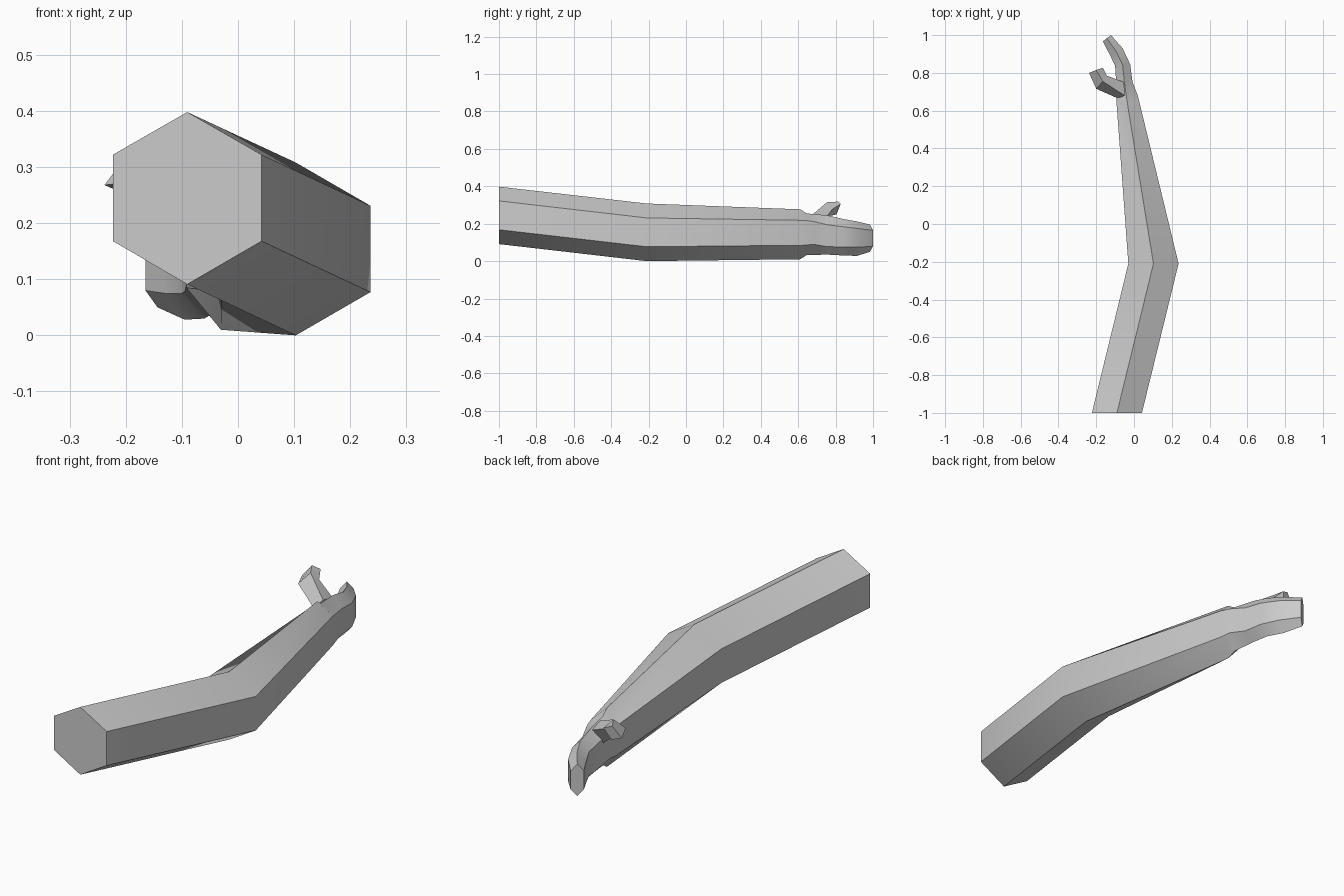
import bpy, bmesh, math
from mathutils import Vector

if "Cube" in bpy.data.objects:
    bpy.data.objects.remove(bpy.data.objects["Cube"])

skin = bpy.data.materials.new("grey")
skin.diffuse_color = (0.6, 0.6, 0.6, 1)
skin.use_nodes = True
skin.node_tree.nodes["Principled BSDF"].inputs["Base Color"].default_value = skin.diffuse_color


def hexagon(inner, outer, z_bot, z_low, z_up, z_top, mid_y=None):
    """Pointed-top six-sided ring between an inner and an outer (x, y) point."""
    mx, my = (inner[0] + outer[0]) / 2, (inner[1] + outer[1]) / 2
    my = my if mid_y is None else mid_y
    return [(mx, my, z_top), (*inner, z_up), (*inner, z_low),
            (mx, my, z_bot), (*outer, z_low), (*outer, z_up)]


def loft(name, rings):
    bm = bmesh.new()
    loops = [[bm.verts.new(p) for p in ring] for ring in rings]
    n = len(rings[0])
    for a, b in zip(loops, loops[1:]):
        for i in range(n):
            bm.faces.new((a[i], a[(i + 1) % n], b[(i + 1) % n], b[i]))
    bm.faces.new(loops[0])
    bm.faces.new(loops[-1])
    bmesh.ops.recalc_face_normals(bm, faces=bm.faces)
    mesh = bpy.data.meshes.new(name)
    bm.to_mesh(mesh)
    bm.free()
    mesh.materials.append(skin)
    obj = bpy.data.objects.new(name, mesh)
    bpy.context.collection.objects.link(obj)
    bpy.context.view_layer.objects.active = obj
    obj.select_set(True)
    bpy.ops.object.shade_smooth_by_angle(angle=math.radians(30))
    obj.select_set(False)


# Upper arm, elbow, forearm, wrist, palm and joined fingers in one run
loft("arm_and_fingers", [
    hexagon((-0.223, -1.0), (0.042, -1.0), 0.091, 0.168, 0.322, 0.398),
    hexagon((-0.03, -0.21), (0.236, -0.21), 0.0, 0.077, 0.231, 0.308),
    hexagon((-0.092, 0.635), (0.031, 0.635), 0.010, 0.085, 0.218, 0.277, 0.61),
    hexagon((-0.092, 0.665), (0.02, 0.68), 0.032, 0.09, 0.212, 0.255, 0.645),
    hexagon((-0.095, 0.758), (-0.008, 0.753), 0.035, 0.078, 0.195, 0.245),
    hexagon((-0.10, 0.838), (-0.02, 0.845), 0.030, 0.075, 0.183, 0.225),
    hexagon((-0.13, 0.90), (-0.06, 0.93), 0.028, 0.075, 0.173, 0.212),
    hexagon((-0.165, 0.967), (-0.122, 1.0), 0.05, 0.08, 0.165, 0.195),
])

# Thumb: front, top, back and bottom edge of each ring
loft("thumb", [
    [(-0.085, 0.665, 0.21), (-0.05, 0.68, 0.252), (-0.05, 0.75, 0.235), (-0.055, 0.72, 0.15)],
    [(-0.20, 0.716, 0.272), (-0.165, 0.755, 0.316), (-0.143, 0.785, 0.28), (-0.165, 0.745, 0.236)],
    [(-0.238, 0.80, 0.268), (-0.20, 0.815, 0.318), (-0.165, 0.827, 0.305), (-0.19, 0.805, 0.25)],
])
